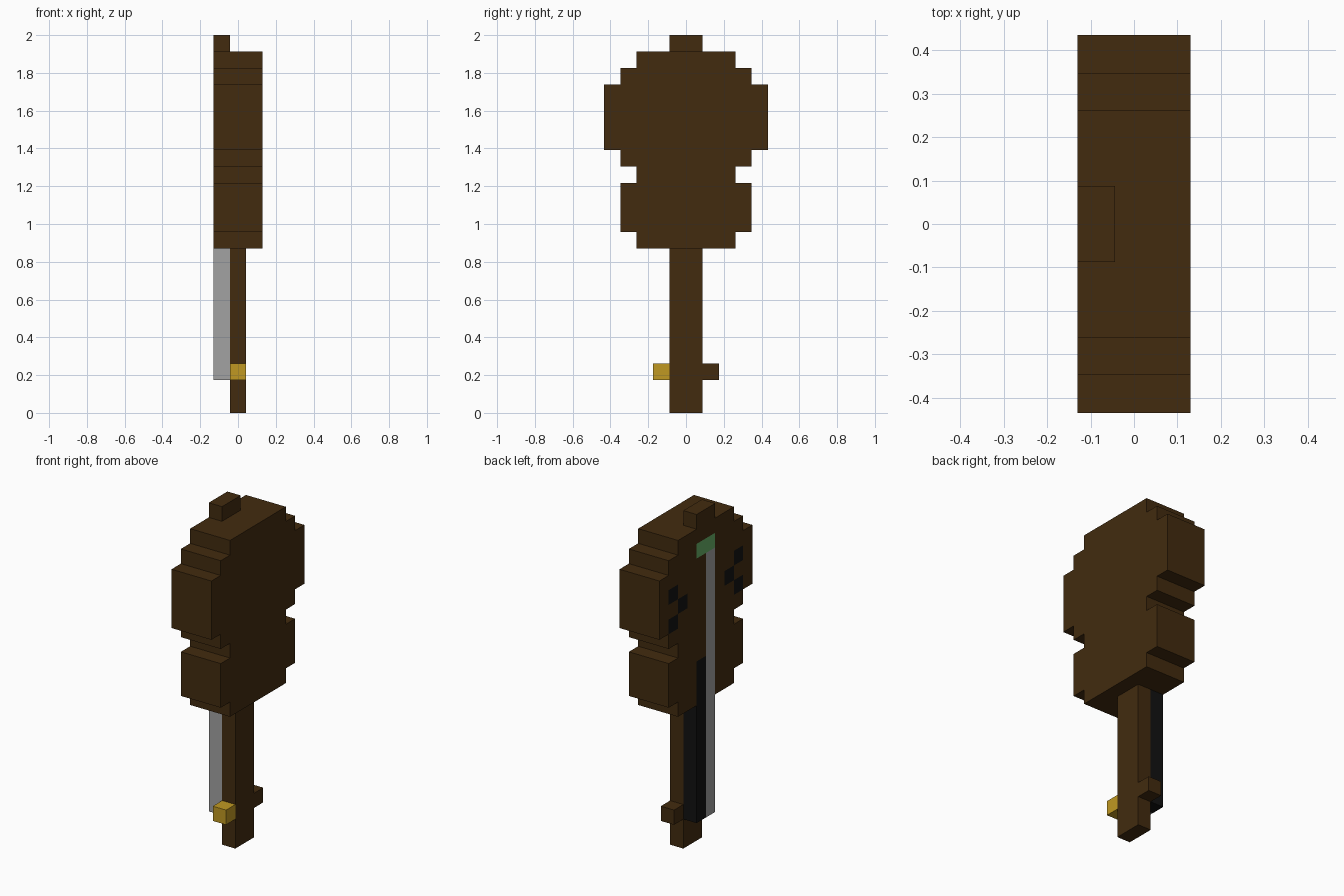
import bpy
import bmesh
from mathutils import Vector

U = 2 / 23  # size of one block

if "Cube" in bpy.data.objects:
    bpy.data.objects.remove(bpy.data.objects["Cube"], do_unlink=True)


def srgb(*rgb):
    lin = [c / 12.92 if c <= 0.04045 else ((c + 0.055) / 1.055) ** 2.4
           for c in (v / 255 for v in rgb)]
    return (*lin, 1.0)


def material(name, color):
    mat = bpy.data.materials.new(name)
    mat.diffuse_color = color
    mat.use_nodes = True
    mat.node_tree.nodes["Principled BSDF"].inputs["Base Color"].default_value = color
    return mat


BROWN = material("dark_brown_wood", srgb(66, 43, 15))
BLACK = material("black", srgb(17, 17, 17))
GRAY = material("string_gray", srgb(162, 162, 162))
GREEN = material("bridge_green", srgb(104, 176, 104))
GOLD = material("gold", srgb(192, 153, 34))


def add_object(name, bm, mats):
    mesh = bpy.data.meshes.new(name)
    bm.to_mesh(mesh)
    bm.free()
    for mat in mats:
        mesh.materials.append(mat)
    obj = bpy.data.objects.new(name, mesh)
    bpy.context.collection.objects.link(obj)
    return obj


def box(name, lo, hi, mat):
    """Box between two corners given in block units."""
    lo, hi = Vector(lo) * U, Vector(hi) * U
    bm = bmesh.new()
    bmesh.ops.create_cube(bm, size=1)
    bmesh.ops.scale(bm, vec=hi - lo, verts=bm.verts)
    bmesh.ops.translate(bm, vec=(lo + hi) / 2, verts=bm.verts)
    return add_object(name, bm, [mat])


def soundboard_color(y, z):
    """Material index for a face centre, in block units."""
    if -1 < y < 0 and z < 20:
        return 2                                  # strings
    if 0 < y < 1 and z < 13:
        return 1                                  # end of the fingerboard
    if abs(y) < 1 and 20 < z < 21:
        return 3                                  # bridge
    if 3 < abs(y) < 4 and (16 < z < 17 or 18 < z < 19):
        return 1                                  # outer sound holes
    if 2 < abs(y) < 3 and 17 < z < 18:
        return 1                                  # inner sound holes
    return 0


def build_body():
    # stepped outline: half width, bottom, top of each tier
    tiers = [(3, 10, 11), (4, 11, 14), (3, 14, 15), (4, 15, 16),
             (5, 16, 20), (4, 20, 21), (3, 21, 22)]
    half = [(w, z) for w, z0, z1 in tiers for z in (z0, z1)]
    outline = half + [(-w, z) for w, z in reversed(half)]
    bm = bmesh.new()
    back = bm.faces.new([bm.verts.new((1.5 * U, y * U, z * U)) for y, z in outline])
    ext = bmesh.ops.extrude_face_region(bm, geom=[back], use_keep_orig=True)
    bmesh.ops.translate(bm, vec=(-3 * U, 0, 0),
                        verts=[g for g in ext["geom"] if isinstance(g, bmesh.types.BMVert)])
    bmesh.ops.recalc_face_normals(bm, faces=bm.faces)

    # cut the decorated side into blocks, then colour by position
    def board():
        return [f for f in bm.faces
                if all(v.co.x < -1.49 * U for v in f.verts)]

    cuts = [((0, 0, z * U), (0, 0, 1)) for z in range(11, 22)]
    cuts += [((0, y * U, 0), (0, 1, 0)) for y in range(-4, 5)]
    for co, no in cuts:
        faces = board()
        edges = {e for f in faces for e in f.edges}
        verts = {v for f in faces for v in f.verts}
        bmesh.ops.bisect_plane(bm, geom=[*verts, *edges, *faces], dist=1e-5,
                               plane_co=co, plane_no=no)
    for f in board():
        c = f.calc_center_median() / U
        f.material_index = soundboard_color(c.y, c.z)
    return add_object("body", bm, [BROWN, BLACK, GRAY, GREEN])


build_body()

# end block on top of the body
box("chin_rest", (-1.5, -1, 22), (-0.5, 1, 23), BROWN)

# neck with the two-tone fingerboard on its decorated side
box("neck", (-0.5, -1, 0), (0.5, 1, 10), BROWN)
box("fingerboard", (-1.5, 0, 2), (-0.5, 1, 10), BLACK)
box("strings", (-1.5, -1, 2), (-0.5, 0, 10), GRAY)

# tuning pegs either side of the neck
box("front_peg", (-0.5, -2, 2), (0.5, -1, 3), GOLD)
box("back_peg", (-0.5, 1, 2), (0.5, 2, 3), BROWN)
